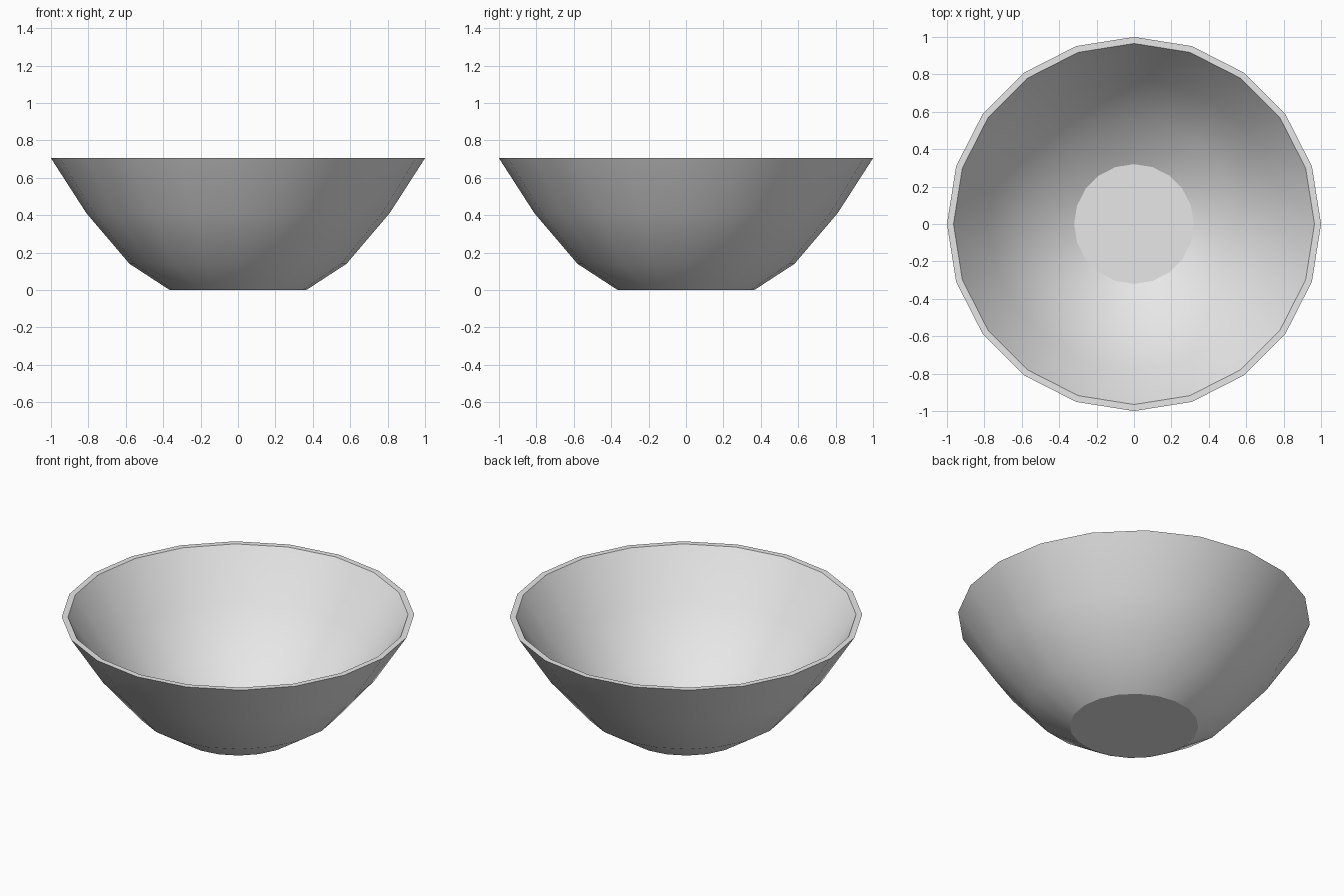
import bpy, bmesh, math

if "Cube" in bpy.data.objects:
    bpy.data.objects.remove(bpy.data.objects["Cube"])

SIDES = 20
# Radius and height, from the underside up the outer wall, over the rim and down to the inner floor
PROFILE = [(0.365, 0.0), (0.58, 0.14), (0.81, 0.41), (1.0, 0.705),
           (0.965, 0.705), (0.78, 0.425), (0.555, 0.165), (0.32, 0.03)]

grey = bpy.data.materials.new("light_grey")
grey.diffuse_color = (0.8, 0.8, 0.8, 1)
grey.use_nodes = True
grey.node_tree.nodes["Principled BSDF"].inputs["Base Color"].default_value = grey.diffuse_color

# Bowl: rings of the profile joined by quads, capped underneath and on the inner floor
bm = bmesh.new()
rings = [[bm.verts.new((r * math.cos(2 * math.pi * i / SIDES),
                        r * math.sin(2 * math.pi * i / SIDES), z))
          for i in range(SIDES)] for r, z in PROFILE]
for low, high in zip(rings, rings[1:]):
    for i in range(SIDES):
        j = (i + 1) % SIDES
        bm.faces.new((low[i], low[j], high[j], high[i]))
bm.faces.new(rings[0][::-1])
bm.faces.new(rings[-1])
bmesh.ops.recalc_face_normals(bm, faces=bm.faces)

mesh = bpy.data.meshes.new("bowl")
bm.to_mesh(mesh)
bm.free()
mesh.materials.append(grey)
bowl = bpy.data.objects.new("bowl", mesh)
bpy.context.collection.objects.link(bowl)

# Smooth walls with crisp rim, floor and base edges
bpy.context.view_layer.objects.active = bowl
bowl.select_set(True)
bpy.ops.object.shade_smooth_by_angle(angle=math.radians(26))
